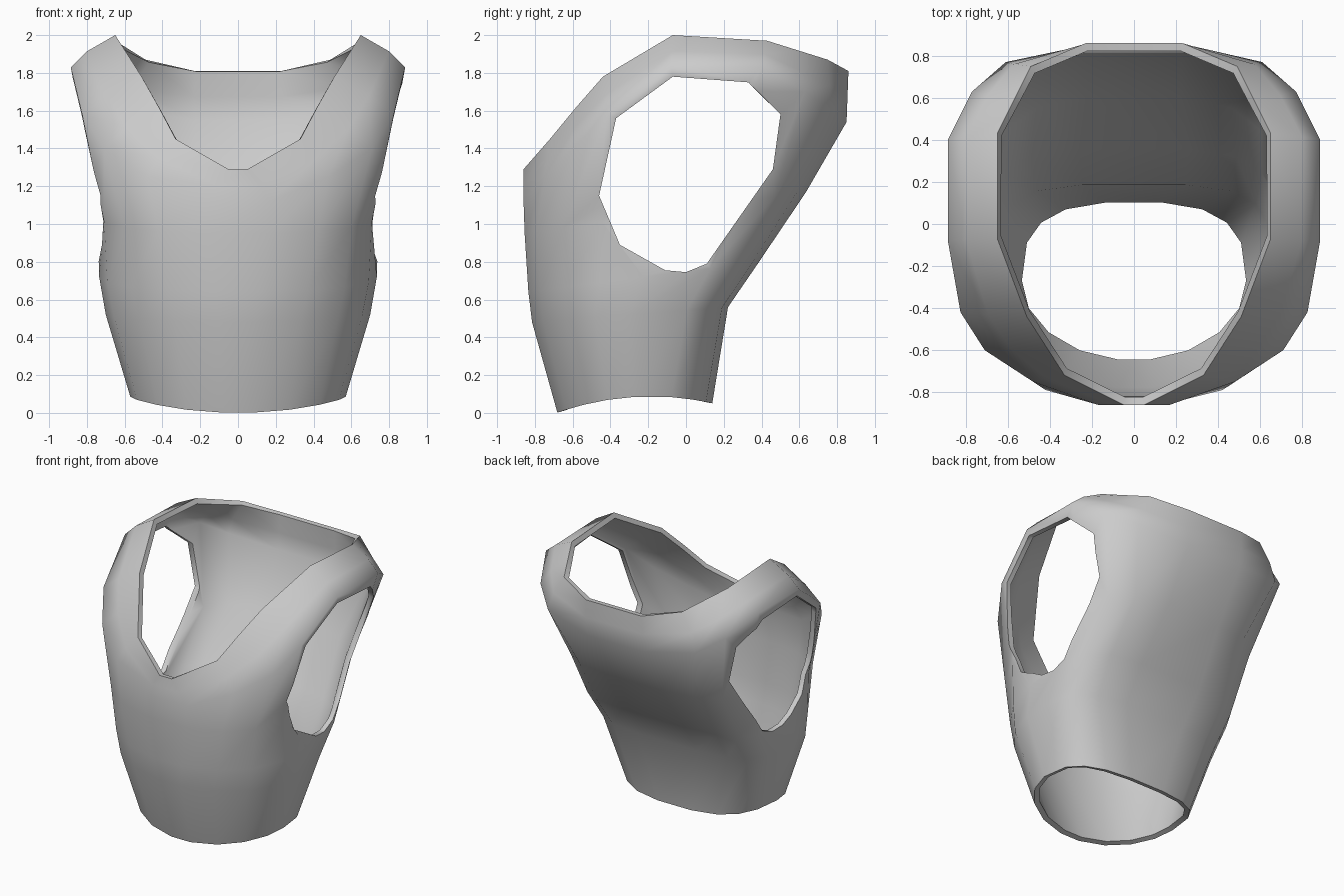
import bpy, bmesh, math
from mathutils import Vector

default_cube = bpy.data.objects.get("Cube")
if default_cube:
    bpy.data.objects.remove(default_cube, do_unlink=True)

COLUMNS = 9  # points from front to back on one side


def make_object(name, bm):
    mesh = bpy.data.meshes.new(name)
    bm.to_mesh(mesh)
    bm.free()
    obj = bpy.data.objects.new(name, mesh)
    bpy.context.collection.objects.link(obj)
    return obj


def section(half_width, front, back, front_power, back_power, arch=0.0):
    """Half of a rounded, tilted body section; front and back are (y, z)."""
    points = []
    centre = (front[0] + back[0]) / 2
    depth = (back[0] - front[0]) / 2
    for i in range(COLUMNS):
        angle = math.radians(8 + 164 * i / (COLUMNS - 1))
        s, c = math.sin(angle), math.cos(angle)
        power = front_power if c > 0 else back_power
        x = half_width * s ** (2 / power)
        y = centre - depth * math.copysign(abs(c) ** (2 / power), c)
        f = (y - front[0]) / (back[0] - front[0])
        z = front[1] + (back[1] - front[1]) * f + arch * 4 * f * (1 - f)
        points.append(Vector((x, y, z)))
    return points


# Shoulder line and neckline, front to back on the left side
shoulder = [Vector(p) for p in (
    (.17, -.86, 1.12), (.48, -.75, 1.25), (.71, -.60, 1.40),
    (.825, -.42, 1.58), (.885, -.08, 1.83), (.885, .40, 1.83),
    (.77, .63, 1.70), (.61, .77, 1.60), (.23, .85, 1.54))]
neckline = [Vector(p) for p in (
    (.05, -.86, 1.29), (.33, -.72, 1.45), (.42, -.58, 1.62),
    (.51, -.44, 1.78), (.65, -.07, 2.0), (.65, .43, 1.97),
    (.57, .59, 1.92), (.49, .75, 1.87), (.23, .86, 1.81))]
strap = [(a + b) / 2 for a, b in zip(shoulder, neckline)]
for point in strap:
    point.x *= 1.04

# Body rings from the hem up to the neckline
rings = [
    section(.57, (-.685, 0), (.142, .05), 2.0, 2.8, arch=.06),
    section(.70, (-.82, .48), (.225, .56), 2.0, 3.8),
    section(.735, (-.84, .64), (.39, .80), 2.15, 3.8),
    section(.745, (-.86, .95), (.64, 1.17), 2.6, 3.3),
    shoulder, strap, neckline]

# Vest shell: mirror each half ring and bridge the rings
bm = bmesh.new()
loops = []
for ring in rings:
    mirrored = [Vector((-p.x, p.y, p.z)) for p in reversed(ring)]
    loops.append([bm.verts.new(p) for p in ring + mirrored])
for low, high in zip(loops, loops[1:]):
    count = len(low)
    for i in range(count):
        j = (i + 1) % count
        bm.faces.new((low[i], low[j], high[j], high[i]))
vest = make_object("vest", bm)

# Armhole cutter: one prism through both sides
armhole = ((-.07, 1.78), (.33, 1.75), (.50, 1.58), (.46, 1.29), (.11, .79),
           (0, .745), (-.11, .755), (-.35, .89), (-.46, 1.15), (-.37, 1.56))
bm = bmesh.new()
profile = bm.faces.new([bm.verts.new((-1.3, y, z)) for y, z in armhole])
extruded = bmesh.ops.extrude_face_region(bm, geom=[profile])
side = [e for e in extruded["geom"] if isinstance(e, bmesh.types.BMVert)]
bmesh.ops.translate(bm, verts=side, vec=(2.6, 0, 0))
bmesh.ops.recalc_face_normals(bm, faces=bm.faces)
cutter = make_object("armhole_cutter", bm)
cutter.hide_render = True

# Cloth thickness, then the armholes
solid = vest.modifiers.new("thickness", 'SOLIDIFY')
solid.thickness = .038
solid.offset = -1
solid.use_even_offset = True
cut = vest.modifiers.new("armholes", 'BOOLEAN')
cut.operation = 'DIFFERENCE'
cut.solver = 'EXACT'
cut.object = cutter

bpy.ops.object.select_all(action='DESELECT')
vest.select_set(True)
bpy.context.view_layer.objects.active = vest
for modifier in list(vest.modifiers):
    bpy.ops.object.modifier_apply(modifier=modifier.name)
bpy.data.objects.remove(cutter, do_unlink=True)

# Plain grey cloth
cloth = bpy.data.materials.new("grey_cloth")
cloth.use_nodes = True
grey = (.6, .6, .6, 1)
cloth.diffuse_color = grey
cloth.node_tree.nodes["Principled BSDF"].inputs["Base Color"].default_value = grey
vest.data.materials.clear()
vest.data.materials.append(cloth)
bpy.ops.object.shade_smooth_by_angle(angle=math.radians(62))
